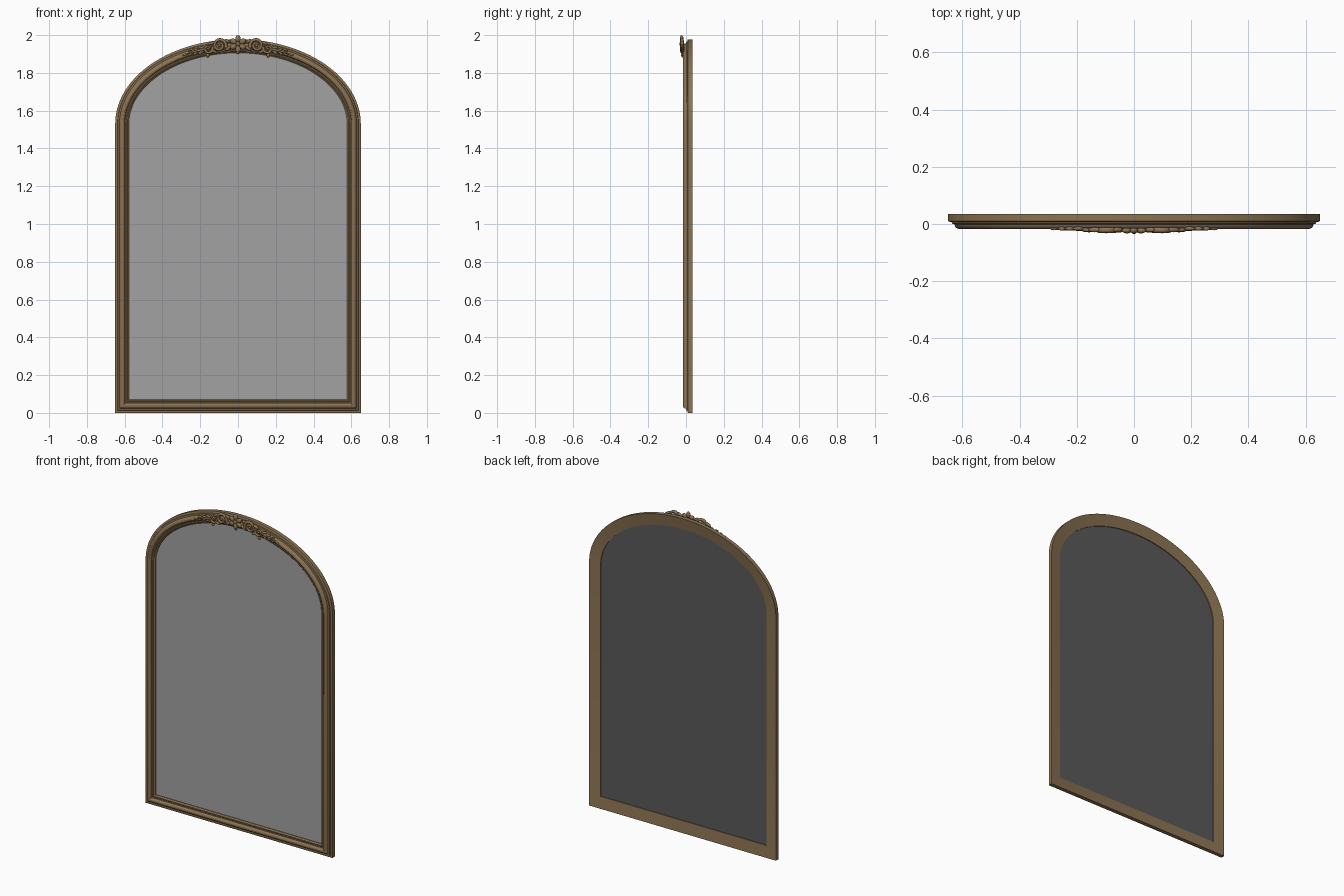
import bpy, bmesh, math
from mathutils import Vector, Matrix

if "Cube" in bpy.data.objects:
    bpy.data.objects.remove(bpy.data.objects["Cube"])

W, SPRING, RISE = 0.65, 1.53, 0.448      # half width, arch start height, arch rise


def material(name, rgb):
    m = bpy.data.materials.new(name)
    m.diffuse_color = (*rgb, 1)
    m.use_nodes = True
    m.node_tree.nodes["Principled BSDF"].inputs["Base Color"].default_value = m.diffuse_color
    return m


GOLD = material("aged bronze wood", (0.26, 0.172, 0.085))
GLASS = material("mirror silver", (0.36, 0.36, 0.36))
BACK = material("dark backing", (0.1, 0.1, 0.1))


def finish(bm, name, mat, angle=35):
    bmesh.ops.recalc_face_normals(bm, faces=bm.faces)
    me = bpy.data.meshes.new(name)
    bm.to_mesh(me)
    bm.free()
    me.materials.append(mat)
    ob = bpy.data.objects.new(name, me)
    bpy.context.collection.objects.link(ob)
    bpy.ops.object.select_all(action='DESELECT')
    bpy.context.view_layer.objects.active = ob
    ob.select_set(True)
    bpy.ops.object.shade_smooth_by_angle(angle=math.radians(angle))
    return ob


# outline of the frame: straight bottom and sides, elliptical arch
N = 72
outline = [Vector((-W, 0)), Vector((W, 0))]
outline += [Vector((W * math.cos(math.pi * i / N), SPRING + RISE * math.sin(math.pi * i / N)))
            for i in range(N + 1)]


def inset(d):
    """Outline moved inwards by d with mitred corners."""
    out = []
    for i, p in enumerate(outline):
        a = (p - outline[i - 1]).normalized()
        b = (outline[(i + 1) % len(outline)] - p).normalized()
        n1, n2 = Vector((-a.y, a.x)), Vector((-b.y, b.x))
        out.append(p + (n1 + n2) * d / (1 + n1.dot(n2)))
    return out


# moulded frame: (inward distance, y) profile swept round the outline
profile = [(0, .035), (0, .010), (.003, .008), (.012, .007), (.014, .001), (.022, -.001),
           (.024, -.008), (.028, -.013), (.034, -.0165), (.041, -.017), (.047, -.014),
           (.050, -.009), (.052, -.004), (.058, -.003), (.061, -.005), (.065, -.004),
           (.068, 0), (.072, .003), (.072, .024)]
bm = bmesh.new()
rings = [[bm.verts.new((p.x, y, p.y)) for p in inset(d)] for d, y in profile]
for r in range(len(rings)):
    A, B = rings[r], rings[(r + 1) % len(rings)]
    for i in range(len(A)):
        j = (i + 1) % len(A)
        bm.faces.new((A[i], A[j], B[j], B[i]))
finish(bm, "frame", GOLD, 30)


# mirror plate and backing panel
def plate(name, y0, y1, mat):
    bm = bmesh.new()
    pts = inset(.069)
    f = bm.faces.new([bm.verts.new((p.x, y0, p.y)) for p in pts])
    g = bmesh.ops.extrude_face_region(bm, geom=[f])
    bmesh.ops.translate(bm, vec=(0, y1 - y0, 0),
                        verts=[v for v in g['geom'] if isinstance(v, bmesh.types.BMVert)])
    finish(bm, name, mat)


plate("mirror_glass", .008, .013, GLASS)
plate("backing_panel", .0132, .019, BACK)


# ornament helpers
def blob(bm, x, y, z, sx, sy, sz, rot=0):
    """Ellipsoid turned about the y axis by rot (counter-clockwise from the front)."""
    m = Matrix.Translation((x, y, z)) @ Matrix.Rotation(-rot, 4, 'Y') @ Matrix.Diagonal((sx, sy, sz, 1))
    bmesh.ops.create_uvsphere(bm, u_segments=14, v_segments=9, radius=1, matrix=m)


def tube(bm, pts, r0, r1, y0, y1, flat=1.0):
    """Tapered tube along (x, z) points."""
    loops, n = [], len(pts)
    for i, p in enumerate(pts):
        t = (pts[min(i + 1, n - 1)] - pts[max(i - 1, 0)]).normalized()
        k = i / (n - 1)
        r, y = r0 + (r1 - r0) * k, y0 + (y1 - y0) * k
        loops.append([bm.verts.new((p.x - t.y * r * math.cos(a), y + r * flat * math.sin(a),
                                    p.y + t.x * r * math.cos(a)))
                      for a in (math.tau * s / 8 for s in range(8))])
    for A, B in zip(loops, loops[1:]):
        for s in range(8):
            bm.faces.new((A[s], A[(s + 1) % 8], B[(s + 1) % 8], B[s]))
    bm.faces.new(loops[0])
    bm.faces.new(loops[-1])


def spiral(cx, cz, ra, rb, a0, a1, n=30):
    return [Vector((cx + (ra + (rb - ra) * i / n) * math.cos(a0 + (a1 - a0) * i / n),
                    cz + (ra + (rb - ra) * i / n) * math.sin(a0 + (a1 - a0) * i / n)))
            for i in range(n + 1)]


def arch_z(x, off=0):
    """Height of the frame's middle line at x."""
    return SPRING + .413 * math.sqrt(1 - (x / .615) ** 2) + off


# crest flower
bm = bmesh.new()
for i in range(6):
    a = math.radians(90 + 60 * i)
    blob(bm, .028 * math.cos(a), -.023, 1.953 + .028 * math.sin(a), .019, .010, .014, a)
blob(bm, 0, -.025, 1.953, .012, .010, .012)
blob(bm, 0, -.02, 1.912, .009, .009, .013)
finish(bm, "crest_flower", GOLD, 50)

# scrolls and leaves, right half, then mirrored
bm = bmesh.new()
tube(bm, spiral(.098, 1.945, .036, .010, math.radians(200), math.radians(-330)), .009, .006, -.021, -.024, 1.1)
blob(bm, .098, -.023, 1.945, .009, .010, .009)
tube(bm, spiral(.158, 1.928, .026, .008, math.radians(150), math.radians(560)), .008, .005, -.019, -.022, 1.1)
blob(bm, .158, -.02, 1.928, .008, .010, .008)
blob(bm, .052, -.02, 1.930, .020, .010, .009, math.radians(-35))
blob(bm, .056, -.02, 1.968, .018, .009, .008, math.radians(30))
blob(bm, .138, -.02, 1.958, .024, .009, .008, math.radians(-25))
blob(bm, .128, -.02, 1.914, .020, .009, .008, math.radians(25))
blob(bm, .160, -.018, 1.893, .009, .008, .011)
# trailing stem with paired leaves following the arch
tube(bm, [Vector((x, arch_z(x))) for x in (.17 + .012 * i for i in range(11))], .008, .003, -.017, -.017)
for x, s in ((.195, 1), (.225, .85), (.252, .7)):
    for side in (1, -1):
        blob(bm, x, -.016, arch_z(x, side * .012 * s), .019 * s, .007, .008 * s,
             math.radians(-15 + side * 28))
blob(bm, .28, -.016, arch_z(.28), .014, .006, .006, math.radians(-18))
geo = bmesh.ops.duplicate(bm, geom=bm.verts[:] + bm.edges[:] + bm.faces[:])['geom']
for v in geo:
    if isinstance(v, bmesh.types.BMVert):
        v.co.x = -v.co.x
finish(bm, "crest_scrolls", GOLD, 50)
